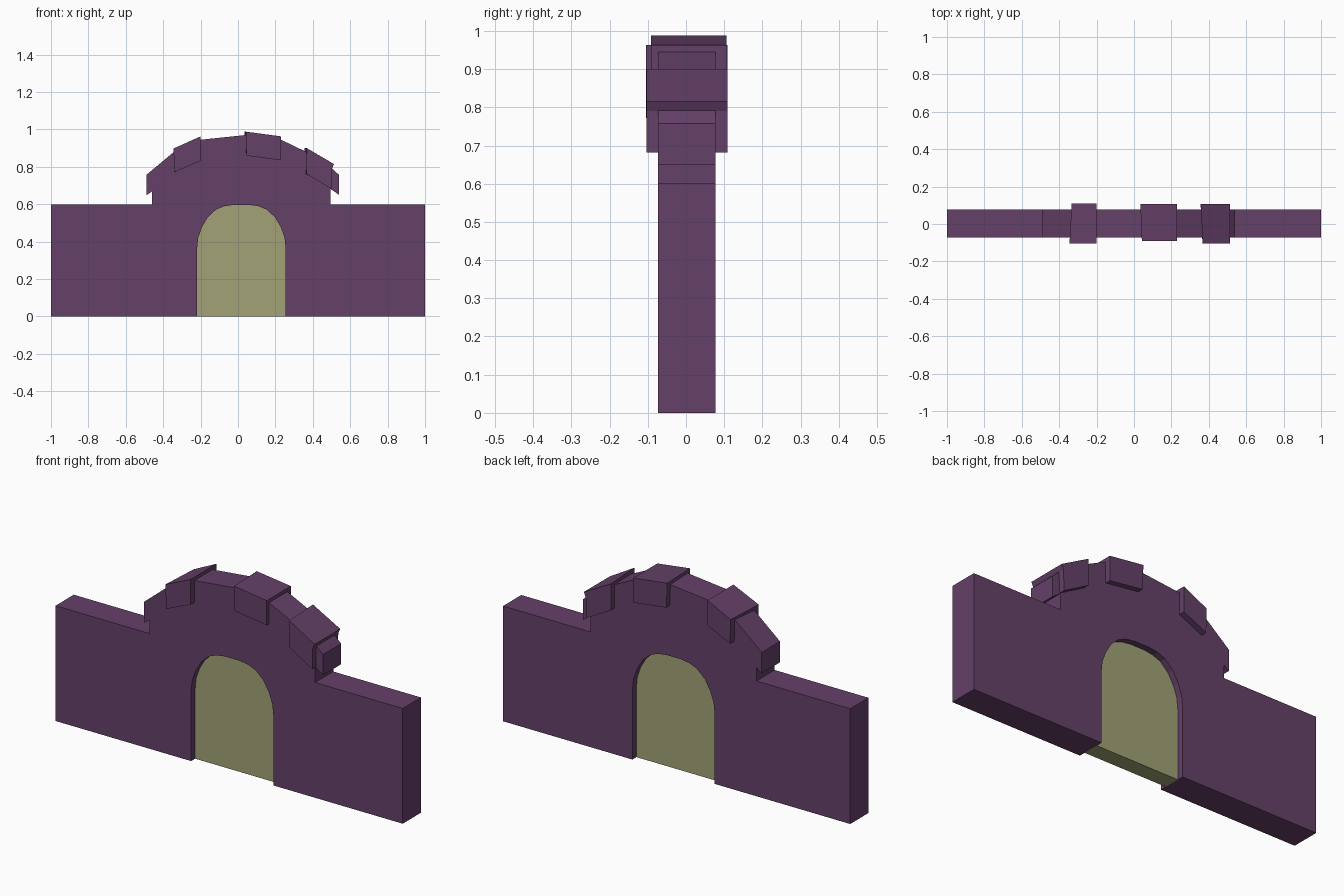
import bpy, bmesh

if "Cube" in bpy.data.objects:
    bpy.data.objects.remove(bpy.data.objects["Cube"])


def material(name, color):
    m = bpy.data.materials.new(name)
    m.diffuse_color = (*color, 1)
    m.use_nodes = True
    m.node_tree.nodes["Principled BSDF"].inputs["Base Color"].default_value = m.diffuse_color
    return m


stone = material("purple_stone", (0.13, 0.052, 0.14))
panel = material("khaki_panel", (0.36, 0.36, 0.18))


def slab(name, profile, y0, y1, mat, skew=None):
    """Extrude an xz profile from y0 to y1; skew maps corner index to back x shift."""
    skew = skew or {}
    bm = bmesh.new()
    front = [bm.verts.new((x, y0, z)) for x, z in profile]
    back = [bm.verts.new((x + skew.get(i, 0), y1, z)) for i, (x, z) in enumerate(profile)]
    n = len(profile)
    bm.faces.new(front)
    bm.faces.new(back[::-1])
    for i in range(n):
        j = (i + 1) % n
        bm.faces.new((front[j], front[i], back[i], back[j]))
    bmesh.ops.recalc_face_normals(bm, faces=bm.faces)
    me = bpy.data.meshes.new(name)
    bm.to_mesh(me)
    bm.free()
    me.materials.append(mat)
    ob = bpy.data.objects.new(name, me)
    bpy.context.collection.objects.link(ob)
    return ob


# Doorway outline: half arch mirrored about its centre line
CX = 0.018
half = [(0.237, 0), (0.237, 0.36), (0.231, 0.42), (0.212, 0.475), (0.18, 0.53),
        (0.135, 0.572), (0.09, 0.59), (0.04, 0.597)]
door = [(CX - x, z) for x, z in half] + [(CX + x, z) for x, z in half[::-1]]

# Wall with raised arch crown, cut by the doorway
crown = [(1, 0), (1, 0.6), (0.495, 0.6), (0.495, 0.682), (0.54, 0.65), (0.54, 0.757),
         (0.505, 0.79), (0.365, 0.88), (0.23, 0.945), (0.04, 0.97), (-0.2, 0.945),
         (-0.34, 0.882), (-0.49, 0.757), (-0.49, 0.648), (-0.46, 0.668), (-0.46, 0.6),
         (-1, 0.6), (-1, 0)]
slab("wall", door + crown, -0.073, 0.077, stone)

# Recessed door panel
slab("door_panel", door, -0.04, 0.044, panel)

# Protruding arch stones
slab("left_arch_stone", [(-0.345, 0.898), (-0.2, 0.963), (-0.2, 0.832), (-0.34, 0.772)],
     -0.105, 0.109, stone, {0: 0.012, 3: 0.01})
slab("middle_arch_stone", [(0.042, 0.988), (0.23, 0.963), (0.23, 0.835), (0.045, 0.86)],
     -0.092, 0.106, stone, {0: -0.008, 3: -0.006})
slab("right_arch_stone", [(0.368, 0.9), (0.513, 0.815), (0.502, 0.79), (0.5, 0.682), (0.366, 0.762)],
     -0.103, 0.108, stone, {0: -0.012, 4: -0.01})
